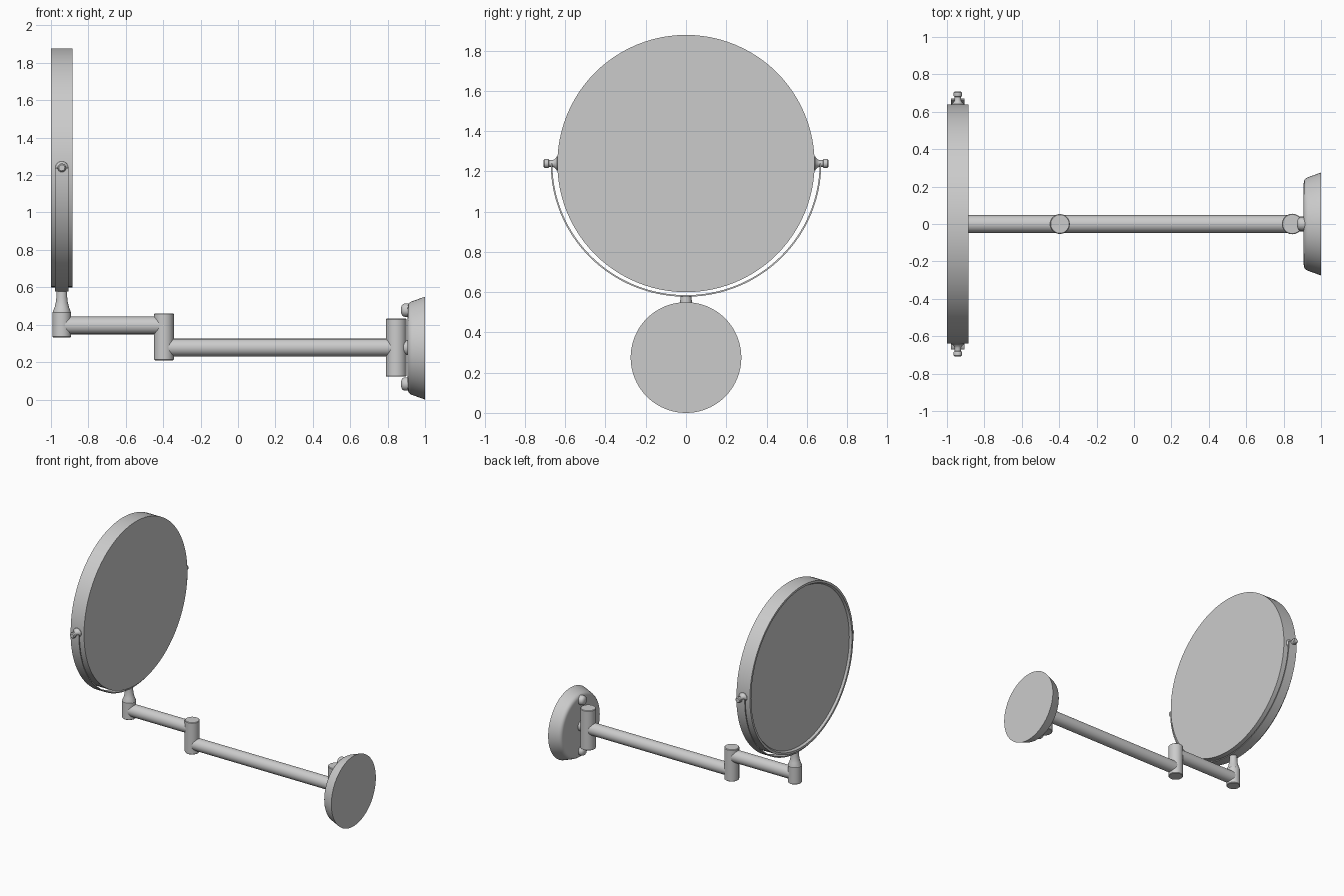
import bpy, math
from mathutils import Vector

if "Cube" in bpy.data.objects:
    bpy.data.objects.remove(bpy.data.objects["Cube"])

def make_object(name, verts, faces):
    me = bpy.data.meshes.new(name)
    me.from_pydata(verts, [], faces)
    me.update()
    ob = bpy.data.objects.new(name, me)
    bpy.context.collection.objects.link(ob)
    bpy.ops.object.select_all(action='DESELECT')
    ob.select_set(True)
    bpy.context.view_layer.objects.active = ob
    bpy.ops.object.mode_set(mode='EDIT')
    bpy.ops.mesh.select_all(action='SELECT')
    bpy.ops.mesh.normals_make_consistent(inside=False)
    bpy.ops.object.mode_set(mode='OBJECT')
    bpy.ops.object.shade_smooth_by_angle(angle=math.radians(30))
    return ob

def lathe(name, origin, axis, profile, n=40):
    """Revolve (distance along axis, radius) points and cap both ends."""
    rot = Vector((0, 0, 1)).rotation_difference(Vector(axis))
    o = Vector(origin)
    verts, faces = [], []
    for h, r in profile:
        for i in range(n):
            a = 2 * math.pi * i / n
            verts.append(o + rot @ Vector((r * math.cos(a), r * math.sin(a), h)))
    for k in range(len(profile) - 1):
        for i in range(n):
            j = (i + 1) % n
            faces.append((k*n + i, k*n + j, (k+1)*n + j, (k+1)*n + i))
    faces.append(tuple(range(n)))
    faces.append(tuple(range((len(profile) - 1) * n, len(profile) * n)))
    return make_object(name, verts, faces)

def rod(name, origin, axis, length, r, bevel=0.004):
    return lathe(name, origin, axis, [(0, r - bevel), (bevel, r),
                 (length - bevel, r), (length, r - bevel)])

X, Z = (1, 0, 0), (0, 0, 1)
MX, MZ = -0.942, 1.239          # mirror centre
AX = -0.942                     # mirror post axis

# Mirror: flat on the +x side, shallow rimmed recess on the -x side
lathe("mirror", (-1, 0, MZ), X,
      [(0.016, 0.612), (0.0, 0.622), (0.0, 0.639), (0.115, 0.639)], 96)

# Yoke: thin flat strip bent in a half ring under the mirror
verts, faces, N = [], [], 64
for i in range(N + 1):
    a = math.pi + math.pi * i / N
    for ry, rz, x in ((0.672, 0.662, -0.036), (0.672, 0.662, 0.036),
                      (0.664, 0.654, 0.036), (0.664, 0.654, -0.036)):
        verts.append((MX + x, ry * math.cos(a), MZ + rz * math.sin(a)))
for i in range(N):
    for k in range(4):
        j = (k + 1) % 4
        faces.append((i*4 + k, i*4 + j, i*4 + 4 + j, i*4 + 4 + k))
faces += [(0, 1, 2, 3), tuple(N*4 + k for k in range(4))]
make_object("yoke", verts, faces)

# Pivot screws either side of the mirror
for side, s in (("left", -1), ("right", 1)):
    lathe("pivot_" + side, (MX, s * 0.63, MZ), (0, s, 0),
          [(0, 0.036), (0.012, 0.034), (0.022, 0.022), (0.032, 0.017), (0.05, 0.017),
           (0.052, 0.021), (0.056, 0.023), (0.072, 0.022), (0.078, 0.016)], 24)

# Flared post carrying the yoke
lathe("yoke_post", (AX, 0, 0.46), Z,
      [(0, 0.048), (0.015, 0.046), (0.035, 0.038), (0.06, 0.032),
       (0.085, 0.029), (0.12, 0.028)])

# Swivel joints
rod("mirror_joint", (AX, 0, 0.332), Z, 0.138, 0.05)
rod("elbow_joint", (-0.396, 0, 0.21), Z, 0.25, 0.053)
rod("wall_joint", (0.846, 0, 0.122), Z, 0.311, 0.055)

# Arms
rod("short_arm", (AX + 0.01, 0, 0.396), X, 0.53, 0.047)
rod("long_arm", (-0.39, 0, 0.278), X, 1.23, 0.047)

# Wall plate with sloped, rounded edge
lathe("wall_plate", (1, 0, 0.275), (-1, 0, 0),
      [(0, 0.275), (0.07, 0.25), (0.08, 0.245), (0.088, 0.237),
       (0.092, 0.226), (0.093, 0.21)], 80)

# Short mount joining the wall joint to the plate
rod("wall_mount", (0.86, 0, 0.278), X, 0.06, 0.04)

# Domed plate screws
for nm, z in (("upper", 0.478), ("lower", 0.083)):
    lathe("plate_screw_" + nm, (0.915, 0, z), (-1, 0, 0),
          [(0, 0.036), (0.022, 0.036), (0.032, 0.033), (0.039, 0.026),
           (0.043, 0.015), (0.044, 0.004)], 28)
